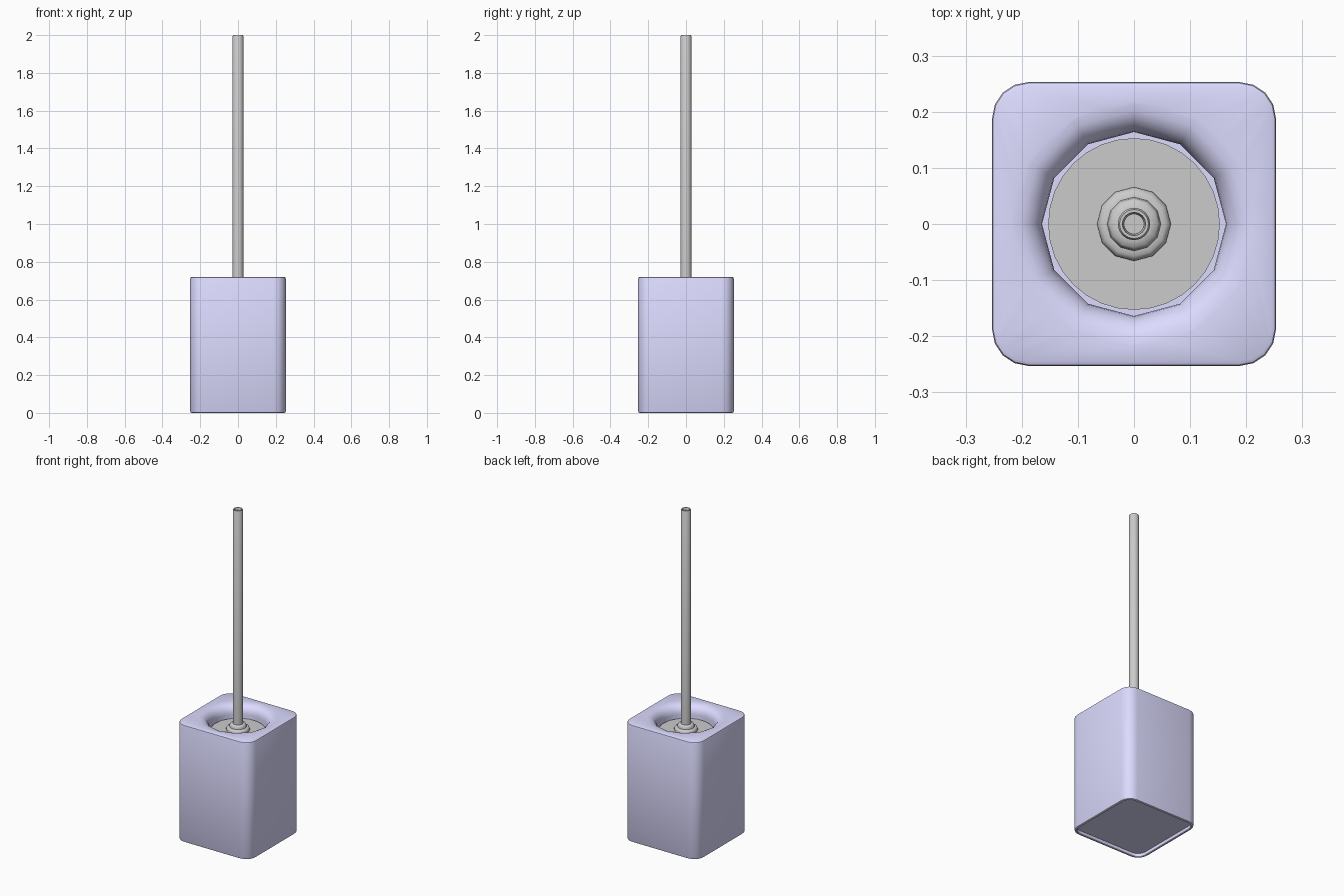
import bpy, bmesh
from math import sin, cos, pi, radians

if "Cube" in bpy.data.objects:
    bpy.data.objects.remove(bpy.data.objects["Cube"])

N = 24


def make_object(name, rings, smooth=35, color=None):
    """Skin a stack of equal-length point rings and cap both ends."""
    bm = bmesh.new()
    loops = [[bm.verts.new(p) for p in ring] for ring in rings]
    n = len(loops[0])
    for a, b in zip(loops, loops[1:]):
        for i in range(n):
            j = (i + 1) % n
            bm.faces.new((a[i], a[j], b[j], b[i]))
    bm.faces.new(loops[0][::-1])
    bm.faces.new(loops[-1])
    bmesh.ops.recalc_face_normals(bm, faces=bm.faces)
    mesh = bpy.data.meshes.new(name)
    bm.to_mesh(mesh)
    bm.free()
    ob = bpy.data.objects.new(name, mesh)
    bpy.context.collection.objects.link(ob)
    if color:
        mat = bpy.data.materials.new(name + "_color")
        mat.diffuse_color = color
        mat.use_nodes = True
        mat.node_tree.nodes["Principled BSDF"].inputs["Base Color"].default_value = mat.diffuse_color
        mesh.materials.append(mat)
    bpy.ops.object.select_all(action='DESELECT')
    ob.select_set(True)
    bpy.context.view_layer.objects.active = ob
    bpy.ops.object.shade_smooth_by_angle(angle=radians(smooth))
    return ob


def rounded_square(h, r, z):
    """24 points: each side's midpoint plus five points round each corner."""
    pts = []
    for q in range(4):
        local = [(h, 0)] + [(h - r + r * cos(k * pi / 8), h - r + r * sin(k * pi / 8))
                            for k in range(5)]
        c, s = cos(q * pi / 2), sin(q * pi / 2)
        pts += [(x * c - y * s, x * s + y * c, z) for x, y in local]
    return pts


def circle(r, z, n=N):
    return [(r * cos(2 * pi * i / n), r * sin(2 * pi * i / n), z) for i in range(n)]


def twelve_gon(r, z):
    """Twelve-sided ring that also carries its side midpoints."""
    pts = []
    for i in range(N):
        k = r * (cos(pi / 12) if i % 2 else 1)
        pts.append((k * cos(2 * pi * i / N), k * sin(2 * pi * i / N), z))
    return pts


# Holder: recessed base, rounded square body, rolled round mouth, deep well
H, R, TOP = 0.253, 0.065, 0.72
rings = [rounded_square(h, R - (H - h), z) for h, z in [
    (0.238, 0.022), (0.238, 0.003), (0.241, 0.0), (0.246, 0.0), (0.251, 0.003),
    (H, 0.008), (H, TOP - 0.008), (0.251, TOP - 0.003), (0.245, TOP)]]
rings.append(circle(0.216, TOP))
for k in range(7):
    a = k * pi / 12
    rings.append(twelve_gon(0.2155 - 0.0515 * sin(a), TOP - 0.0005 - 0.055 * (1 - cos(a))))
rings.append(twelve_gon(0.164, 0.05))
make_object("holder", rings, 35, (0.72, 0.71, 1.0, 1.0))

# Brush head inside the well
make_object("brush_head", [circle(r, z, 32) for r, z in [
    (0.125, 0.07), (0.153, 0.11), (0.153, 0.645)]])

# Stepped collar joining the handle to the head
make_object("collar", [circle(r, z, 12) for r, z in [
    (0.065, 0.635), (0.066, 0.655), (0.063, 0.663), (0.057, 0.667),
    (0.048, 0.668), (0.046, 0.68), (0.042, 0.686), (0.028, 0.688)]], 50)

# Long handle with a shallow dimple in its tip
make_object("handle", [circle(r, z, 16) for r, z in [
    (0.029, 0.64), (0.029, 1.994), (0.026, 2.0), (0.021, 2.0), (0.018, 1.985)]])
